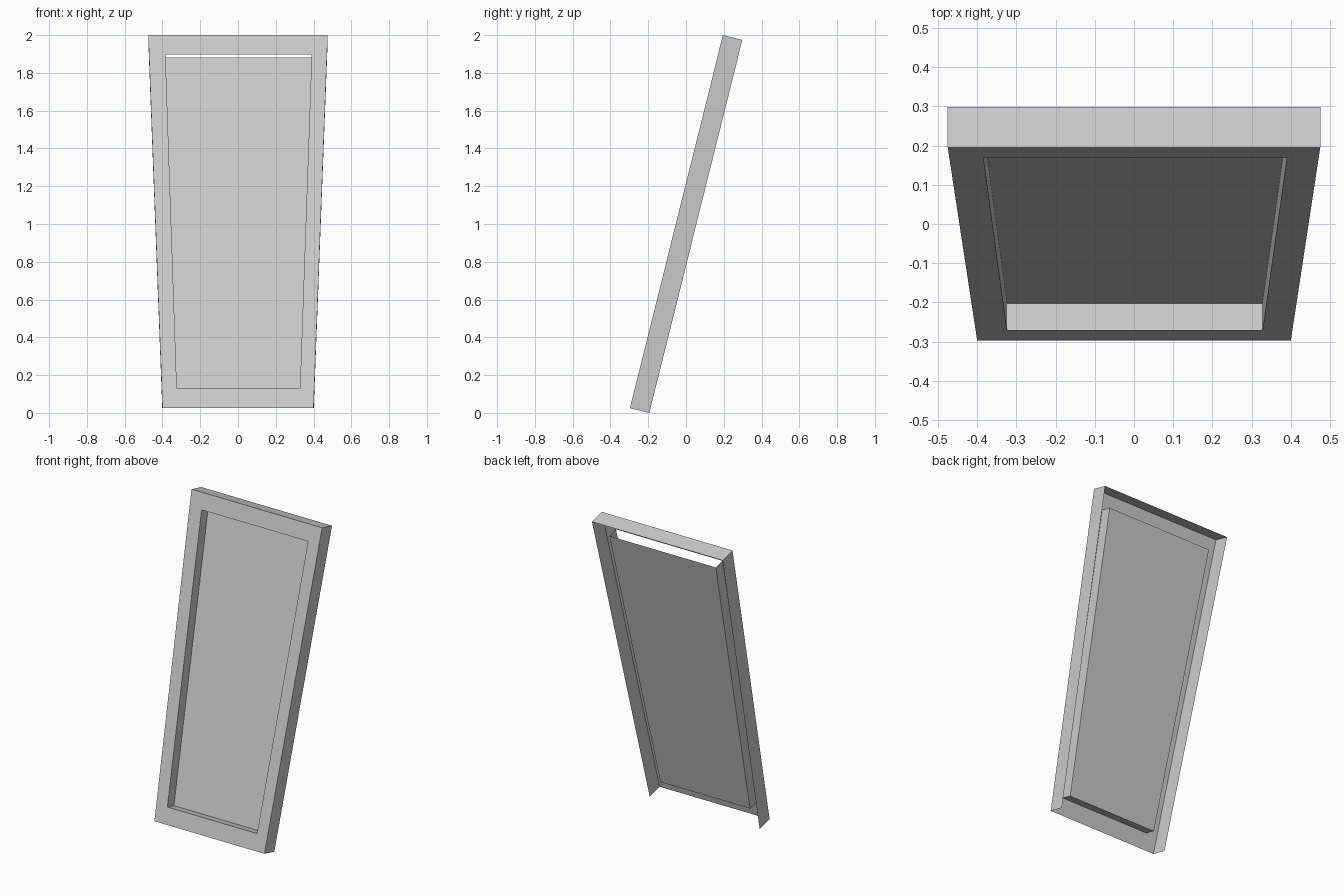
import bpy
from math import radians

if "Cube" in bpy.data.objects:
    bpy.data.objects.remove(bpy.data.objects["Cube"])

TILT = radians(-14.0)
ORIGIN = (0, -0.297, 0.0256)   # lower front edge of the leaning frame
LENGTH, DEPTH, RECESS = 2.035, 0.106, 0.071

# Corner outlines in the untilted front plane: BL, BR, TR, TL
OUTER = [(-0.40, 0), (0.40, 0), (0.475, LENGTH), (-0.475, LENGTH)]
INNER = [(-0.324, 0.107), (0.328, 0.107), (0.39, 1.93), (-0.384, 1.93)]


def ring(outline, depth):
    return [(x, depth, s) for x, s in outline]


def band(a, b, sides):
    """Quads between two four-corner rings (index offsets a, b)."""
    return [(a + i, a + (i + 1) % 4, b + (i + 1) % 4, b + i) for i in sides]


def sheet(name, verts, faces):
    me = bpy.data.meshes.new(name)
    me.from_pydata(verts, [], faces)
    me.update()
    ob = bpy.data.objects.new(name, me)
    ob.location = ORIGIN
    ob.rotation_euler = (TILT, 0, 0)
    bpy.context.collection.objects.link(ob)
    return ob


# Front border with right, top and left outer walls (back and bottom open)
border = band(0, 4, range(4))
walls = [f[::-1] for f in band(0, 8, (1, 2, 3))]
sheet("outer_frame",
      ring(OUTER, 0) + ring(INNER, 0) + ring(OUTER, DEPTH),
      border + walls)

# Recessed panel with bottom, right and left reveals (top left open)
sheet("recessed_panel",
      ring(INNER, 0) + ring(INNER, RECESS),
      band(0, 4, (0, 1, 3)) + [(4, 5, 6, 7)])
